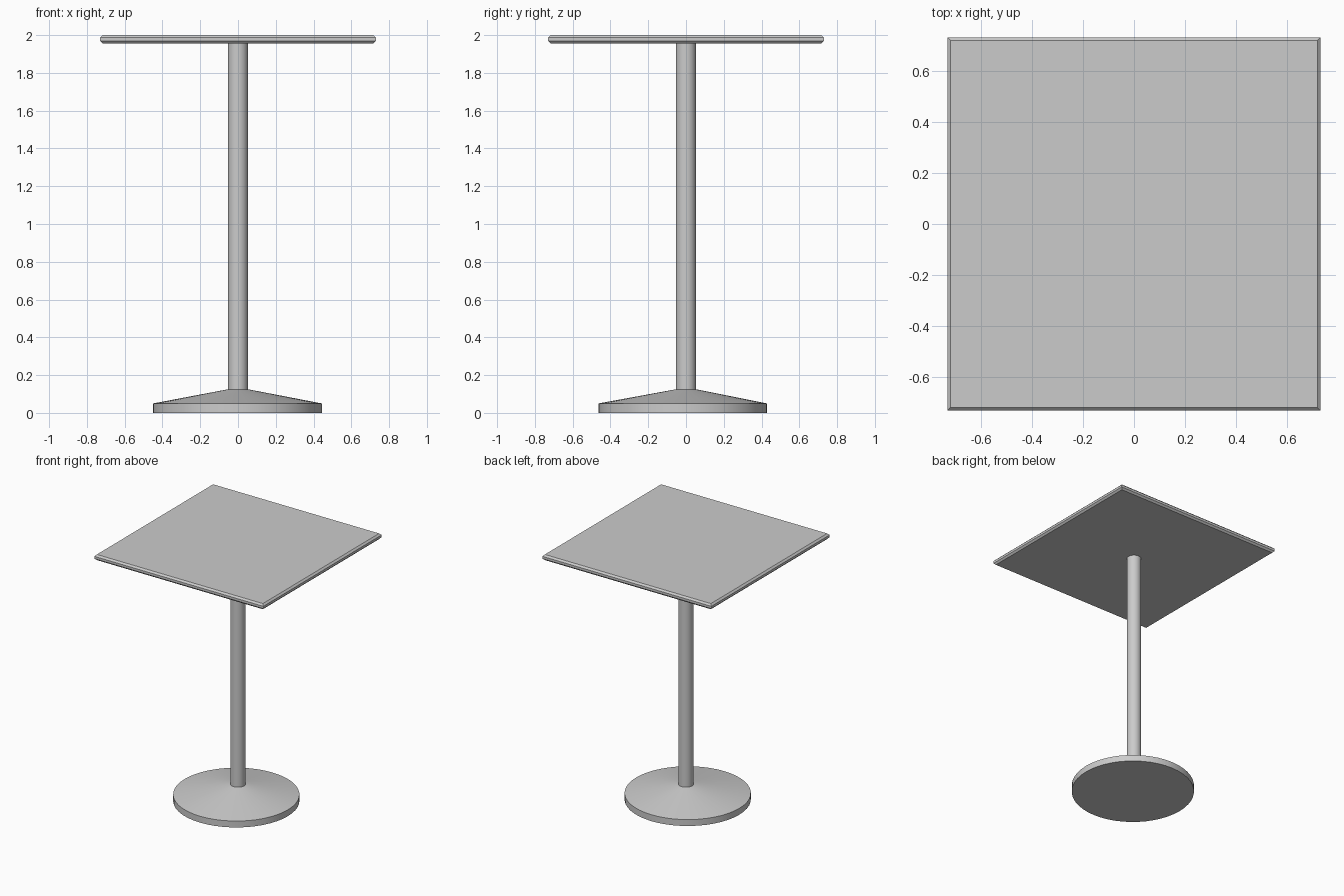
import bpy, bmesh, math
from mathutils import Matrix, Vector

cube = bpy.data.objects.get("Cube")
if cube:
    bpy.data.objects.remove(cube, do_unlink=True)

# One plain grey for the whole table
grey = bpy.data.materials.new("plain_grey")
grey.use_nodes = True
COLOUR = (0.6, 0.6, 0.6, 1)
grey.diffuse_color = COLOUR
grey.node_tree.nodes["Principled BSDF"].inputs["Base Color"].default_value = COLOUR


def finish(name, bm):
    bmesh.ops.recalc_face_normals(bm, faces=bm.faces)
    mesh = bpy.data.meshes.new(name)
    bm.to_mesh(mesh)
    bm.free()
    mesh.materials.append(grey)
    obj = bpy.data.objects.new(name, mesh)
    bpy.context.collection.objects.link(obj)
    return obj


def stack_of_rings(name, rings, sides=48):
    """Capped round solid; each ring is (radius, height, centre x, centre y)."""
    bm = bmesh.new()
    loops = []
    for radius, z, cx, cy in rings:
        angles = [math.tau * i / sides for i in range(sides)]
        loops.append([bm.verts.new((cx + radius * math.cos(a), cy + radius * math.sin(a), z))
                      for a in angles])
    for low, high in zip(loops, loops[1:]):
        for i in range(sides):
            j = (i + 1) % sides
            bm.faces.new((low[i], low[j], high[j], high[i]))
    bm.faces.new(loops[0][::-1])
    bm.faces.new(loops[-1])
    return finish(name, bm)


def smooth(obj):
    bpy.ops.object.select_all(action='DESELECT')
    obj.select_set(True)
    bpy.context.view_layer.objects.active = obj
    bpy.ops.object.shade_smooth_by_angle(angle=math.radians(25))


# Foot: flat disc with a low cone rising to the post
RIM = (-0.003, -0.017)
foot = stack_of_rings("base_foot", [(0.447, 0, *RIM), (0.447, 0.05, *RIM), (0.053, 0.125, 0, 0)])
smooth(foot)
foot.data.polygons[-1].use_smooth = False

# Post: plain round column
post = stack_of_rings("post", [(0.053, 0.12, 0, 0), (0.053, 1.96, 0, 0)], 32)
smooth(post)

# Top: thin square slab with chamfered edges
bm = bmesh.new()
bmesh.ops.create_cube(bm, size=1, matrix=Matrix.Translation((0, 0, 1.978))
                      @ Matrix.Diagonal(Vector((1.46, 1.46, 0.044, 1))))
rim_edges = [e for e in bm.edges if abs(e.verts[0].co.z - e.verts[1].co.z) < 0.001]
bmesh.ops.bevel(bm, geom=rim_edges, offset=0.013, segments=1, affect='EDGES')
finish("table_top", bm)
